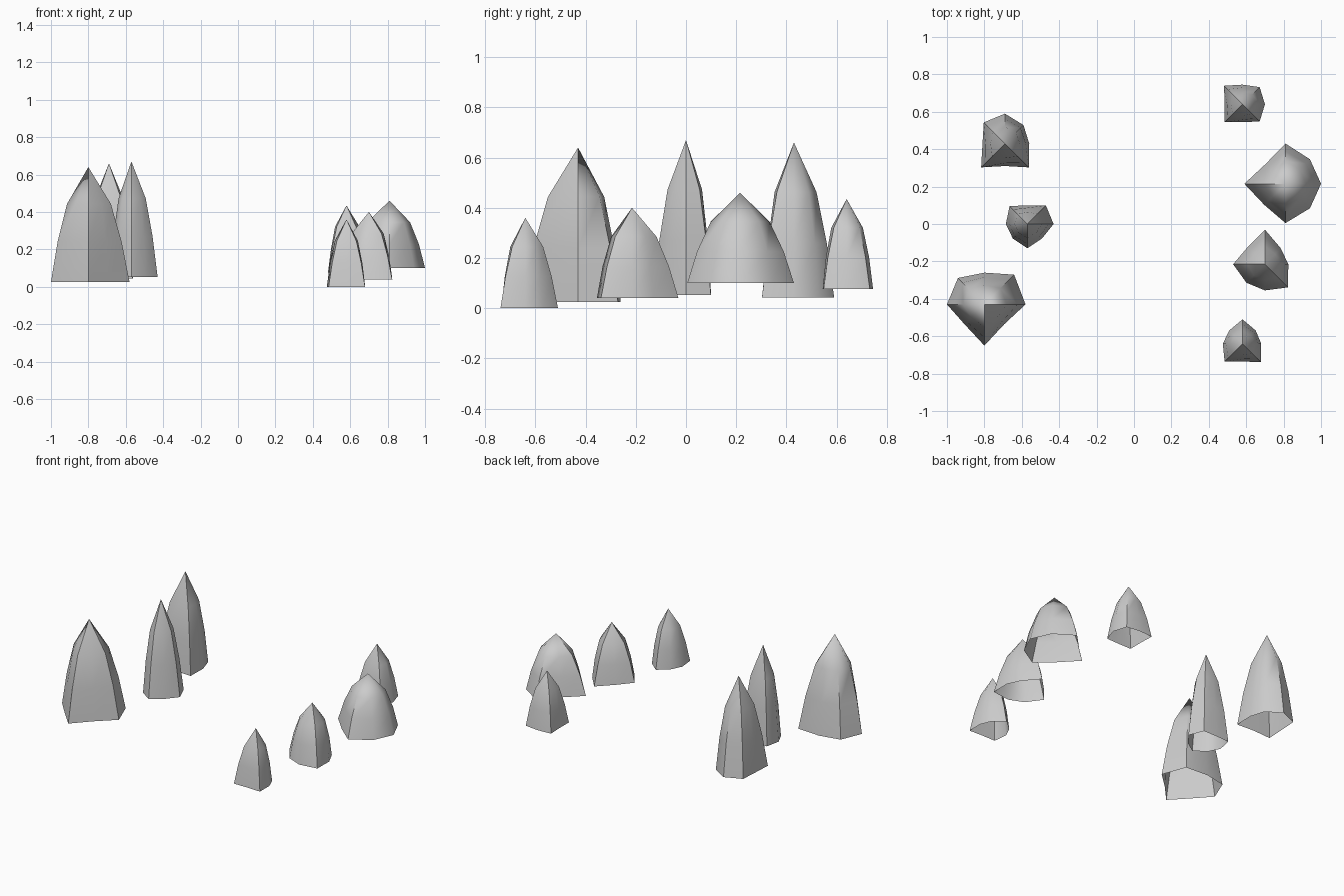
import bpy, bmesh, math

if "Cube" in bpy.data.objects:
    bpy.data.objects.remove(bpy.data.objects["Cube"])

SIDES = 8
# height fraction, radius fraction, how much of the base irregularity remains
RINGS = [(0.0, 1.0, 1.0), (0.35, 0.83, 0.8), (0.68, 0.58, 0.55)]


def spike(name, x, y, z0, z1, radii):
    """Open-bottomed pointed rock; radii in hundredths, anticlockwise from +x."""
    mean = sum(radii) / SIDES
    bm = bmesh.new()
    rows = []
    for t, scale, keep in RINGS:
        row = []
        for i, r in enumerate(radii):
            a = 2 * math.pi * i / SIDES
            rad = scale * (mean + keep * (r - mean)) / 100
            row.append(bm.verts.new((x + rad * math.cos(a), y + rad * math.sin(a),
                                     z0 + t * (z1 - z0))))
        rows.append(row)
    tip = bm.verts.new((x, y, z1))
    for i in range(SIDES):
        j = (i + 1) % SIDES
        for lo, hi in zip(rows, rows[1:]):
            bm.faces.new((lo[i], lo[j], hi[j], hi[i]))
        bm.faces.new((rows[-1][i], rows[-1][j], tip))
    mesh = bpy.data.meshes.new(name)
    bm.to_mesh(mesh)
    bm.free()
    ob = bpy.data.objects.new(name, mesh)
    bpy.context.collection.objects.link(ob)
    bpy.ops.object.select_all(action='DESELECT')
    ob.select_set(True)
    bpy.context.view_layer.objects.active = ob
    bpy.ops.object.shade_smooth_by_angle(angle=math.radians(50))


# tall spikes on the left
spike("left_front_spike", -0.80, -0.43, 0.025, 0.64, (22, 22.5, 17, 20, 20, 15, 22, 15))
spike("left_middle_spike", -0.57, 0.00, 0.053, 0.67, (14, 14, 10, 13.5, 11.5, 11, 13, 11))
spike("left_back_spike", -0.69, 0.43, 0.043, 0.66, (13, 14, 16, 16, 12, 18, 12, 18))

# short spikes on the right
spike("right_front_spike", 0.58, -0.64, 0.0, 0.36, (10, 10, 13, 10, 10.5, 13.5, 9.5, 14))
spike("right_middle_front_spike", 0.70, -0.215, 0.04, 0.40, (12.5, 12, 18.5, 13, 17, 14, 14, 17.5))
spike("right_middle_back_spike", 0.81, 0.215, 0.10, 0.46, (19, 18.5, 21.5, 15, 22, 16, 21, 18.5))
spike("right_back_spike", 0.58, 0.64, 0.077, 0.435, (12, 13, 10.5, 14, 9.5, 13.5, 9.5, 13))
